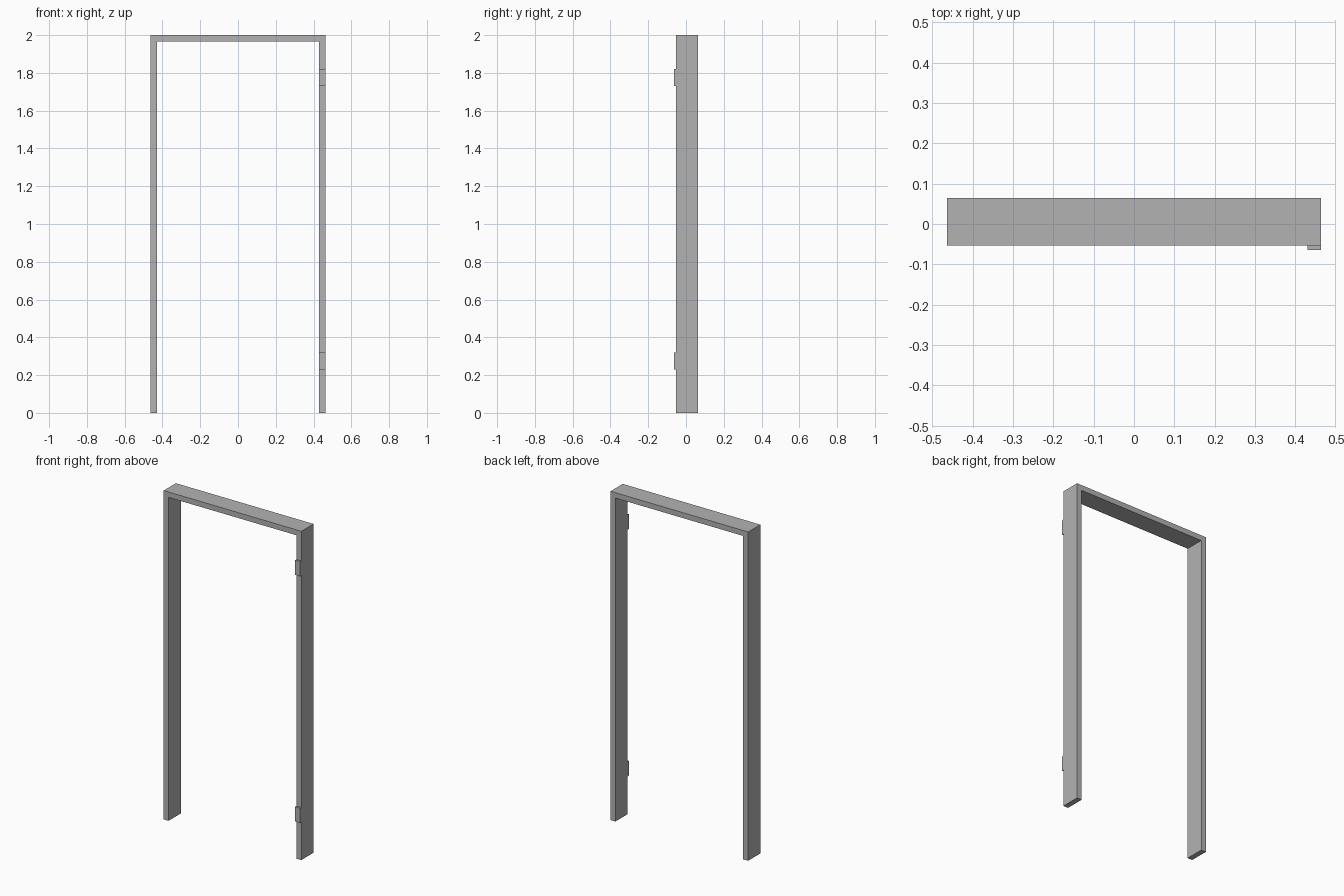
import bpy
import bmesh

default = bpy.data.objects.get("Cube")
if default:
    bpy.data.objects.remove(default, do_unlink=True)

grey = bpy.data.materials.new("plain grey")
grey.use_nodes = True
colour = (0.45, 0.45, 0.45, 1)
grey.diffuse_color = colour
grey.node_tree.nodes["Principled BSDF"].inputs["Base Color"].default_value = colour

HALF = 0.463          # half the outer width
JAMB = 0.033          # thickness of the frame boards
FRONT, BACK = -0.053, 0.064
HINGE_FRONT = -0.064
TOP = 2.0


def extrude_profile(name, points, y0, y1):
    """Solid made from an outline in x and z, extruded from y0 to y1."""
    bm = bmesh.new()
    face = bm.faces.new([bm.verts.new((x, y0, z)) for x, z in points])
    grown = bmesh.ops.extrude_face_region(bm, geom=[face])["geom"]
    verts = [v for v in grown if isinstance(v, bmesh.types.BMVert)]
    bmesh.ops.translate(bm, verts=verts, vec=(0, y1 - y0, 0))
    bmesh.ops.recalc_face_normals(bm, faces=bm.faces)
    mesh = bpy.data.meshes.new(name)
    bm.to_mesh(mesh)
    bm.free()
    mesh.materials.append(grey)
    obj = bpy.data.objects.new(name, mesh)
    bpy.context.collection.objects.link(obj)
    return obj


# Door frame: two jambs and the head as one arch
inner = HALF - JAMB
right_half = [(-inner, TOP - JAMB), (-inner, 0), (-HALF, 0), (-HALF, TOP)]
left_half = [(-x, z) for x, z in reversed(right_half)]
extrude_profile("door_frame", right_half + left_half, FRONT, BACK)

# Hinge plates on the front of the left jamb
for name, z in (("lower_hinge", 0.23), ("upper_hinge", 1.73)):
    outline = [(inner, z), (HALF, z), (HALF, z + 0.09), (inner, z + 0.09)]
    extrude_profile(name, outline, HINGE_FRONT, FRONT)
